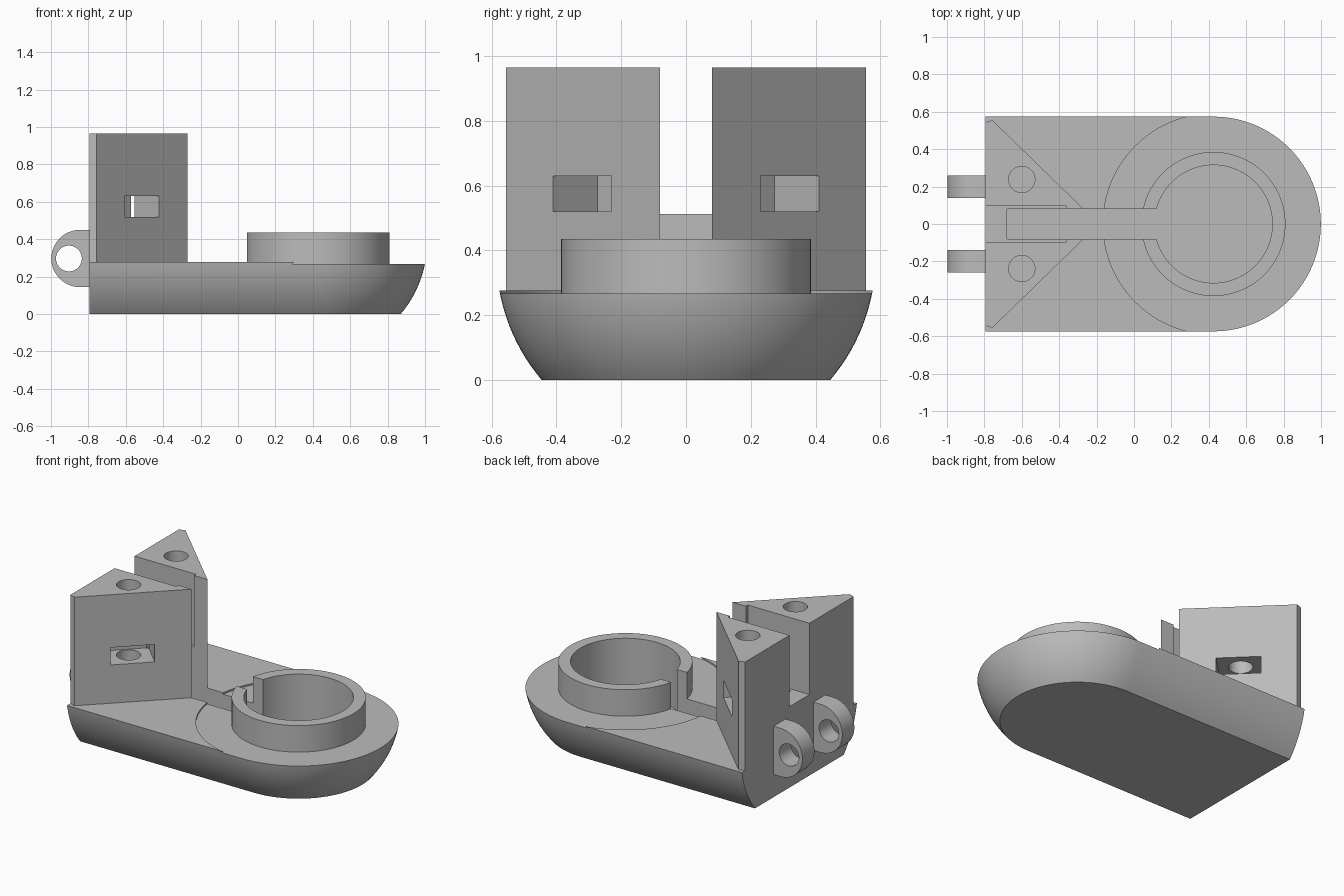
import bpy, bmesh, math
from mathutils import Matrix, Vector

cube = bpy.data.objects.get("Cube")
if cube:
    bpy.data.objects.remove(cube, do_unlink=True)

grey = bpy.data.materials.new("plain grey")
grey.use_nodes = True
grey.diffuse_color = (0.5, 0.5, 0.5, 1)
grey.node_tree.nodes["Principled BSDF"].inputs["Base Color"].default_value = (0.5, 0.5, 0.5, 1)

BACK, CX = -0.795, 0.425          # rear face and centre of the round end
DECK, FLOOR, RECESS = 0.277, 0.07, 0.267
TOP, BRIDGE = 0.965, 0.513
SLOT = 0.08


def loft(name, levels):
    """Solid from stacked closed loops of equal length."""
    bm = bmesh.new()
    rings = [[bm.verts.new(p) for p in level] for level in levels]
    n = len(rings[0])
    for low, high in zip(rings, rings[1:]):
        for i in range(n):
            j = (i + 1) % n
            bm.faces.new((low[i], low[j], high[j], high[i]))
    bm.faces.new(rings[0][::-1])
    bm.faces.new(rings[-1])
    bmesh.ops.recalc_face_normals(bm, faces=bm.faces)
    mesh = bpy.data.meshes.new(name)
    bm.to_mesh(mesh)
    bm.free()
    mesh.materials.append(grey)
    obj = bpy.data.objects.new(name, mesh)
    bpy.context.collection.objects.link(obj)
    return obj


def prism(name, outline, z0, z1):
    return loft(name, [[(x, y, z) for x, y in outline] for z in (z0, z1)])


def box(name, x0, x1, y0, y1, z0, z1):
    return prism(name, [(x0, y0), (x1, y0), (x1, y1), (x0, y1)], z0, z1)


def arc(cx, cy, r, start=0, end=360, n=96):
    steps = n if end - start == 360 else n + 1
    angles = [math.radians(start + (end - start) * i / n) for i in range(steps)]
    return [(cx + r * math.cos(a), cy + r * math.sin(a)) for a in angles]


def cut(obj, *cutters):
    """Subtract each cutter from the object, then drop the cutter."""
    bpy.context.view_layer.objects.active = obj
    for cutter in cutters:
        mod = obj.modifiers.new("cut", 'BOOLEAN')
        mod.operation, mod.solver, mod.object = 'DIFFERENCE', 'EXACT', cutter
        bpy.ops.object.modifier_apply(modifier=mod.name)
        bpy.data.objects.remove(cutter, do_unlink=True)


def slot_cutter():
    return box("slot_cutter", -0.68, CX, -SLOT, SLOT, FLOOR, 2)


def cavity_cutter():
    return prism("cavity_cutter", arc(CX, 0, 0.315), FLOOR, 2)


# Hull: stadium outline following a rounded bowl profile
levels = []
for i in range(13):
    z = DECK * i / 12
    r = math.sqrt(0.585 ** 2 - (0.38 - z) ** 2)
    outline = [(BACK, -r)] + arc(CX, 0, r, -90, 90, 64) + [(BACK, r)]
    levels.append([(x, y, z) for x, y in outline])
hull = loft("hull", levels)
cut(hull, prism("recess_cutter", arc(CX, 0, 0.59), RECESS, 1), cavity_cutter(), slot_cutter())

# Raised collar, open towards the slot
collar = prism("collar", arc(CX, 0, 0.385), RECESS, 0.435)
cut(collar, cavity_cutter(), slot_cutter())

# Low wall joining the two towers at the rear
bridge = box("rear_bridge", BACK, -0.68, -SLOT, SLOT, DECK, BRIDGE)
parts = [hull, collar, bridge]

for side, s in (("left", 1), ("right", -1)):
    # Wedge tower with screw hole, nut pocket and stepped inner side
    wedge = [(BACK, SLOT), (-0.27, SLOT), (-0.757, 0.555), (BACK, 0.543)]
    tower = prism("tower_" + side, [(x, y * s) for x, y in wedge], DECK, TOP)
    step = box("step_cutter", -1, -0.363, -0.1, 0.1, BRIDGE, 2)
    hole = prism("hole_cutter", arc(-0.6, 0.238 * s, 0.07, n=48), 0.3, 2)
    pocket = box("pocket_cutter", -0.075, 0.3, -0.129, 0.129, 0.52, 0.63)
    pocket.data.transform(Matrix.Translation(Vector((-0.6, 0.235 * s, 0)))
                          @ Matrix.Rotation(math.radians(45 * s), 4, 'Z'))
    cut(tower, step, hole, pocket)

    # Hinge lug with a cross hole
    upright = Matrix.Rotation(math.radians(90), 4, 'X')
    lug_shape = [(BACK, 0.45)] + arc(-0.845, 0.297, 0.153, 90, 270, 48) + [(BACK, 0.144)]
    lug = prism("hinge_lug_" + side, lug_shape, -0.06, 0.06)
    pin = prism("pin_cutter", arc(-0.904, 0.297, 0.069, n=48), -1, 1)
    cut(lug, pin)
    lug.data.transform(Matrix.Translation((0, 0.2 * s, 0)) @ upright)
    parts += [tower, lug]

# Smooth the curved walls, keep the edges crisp
bpy.ops.object.select_all(action='DESELECT')
for part in parts:
    part.select_set(True)
bpy.context.view_layer.objects.active = hull
bpy.ops.object.shade_smooth_by_angle(angle=math.radians(30))
